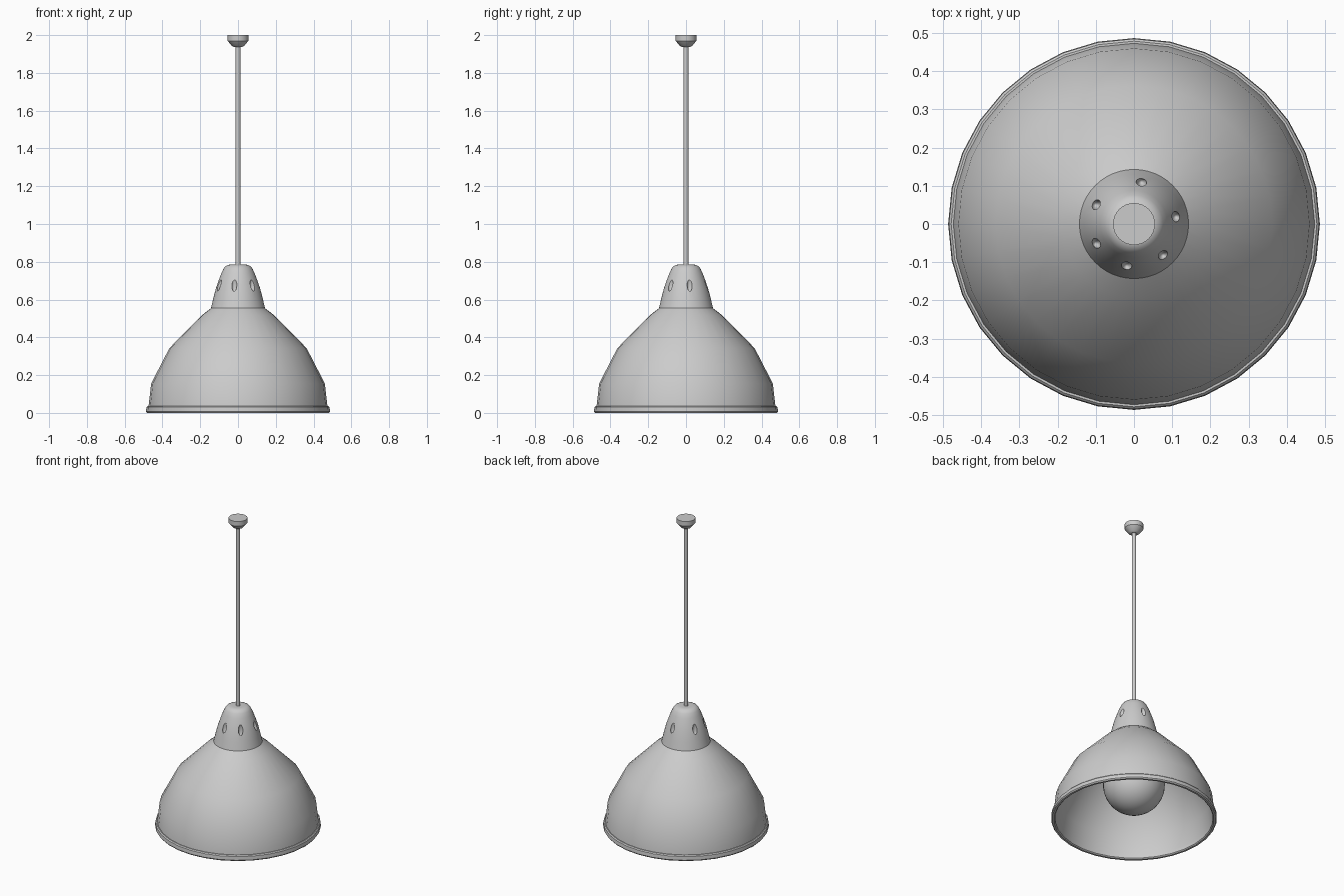
import bpy, bmesh, math
from mathutils import Matrix

if "Cube" in bpy.data.objects:
    bpy.data.objects.remove(bpy.data.objects["Cube"])


def finish(ob, angle=35):
    bpy.ops.object.select_all(action='DESELECT')
    ob.select_set(True)
    bpy.context.view_layer.objects.active = ob
    bpy.ops.object.shade_smooth_by_angle(angle=math.radians(angle))


def new_object(name, bm):
    bmesh.ops.recalc_face_normals(bm, faces=bm.faces)
    me = bpy.data.meshes.new(name)
    bm.to_mesh(me)
    bm.free()
    ob = bpy.data.objects.new(name, me)
    bpy.context.collection.objects.link(ob)
    return ob


def lathe(name, profile, sides=32, closed=False):
    """Revolve (radius, z) points around z; open profiles get end caps."""
    bm = bmesh.new()
    rings = [[bm.verts.new((r * math.cos(2 * math.pi * i / sides),
                            r * math.sin(2 * math.pi * i / sides), z))
              for i in range(sides)] for r, z in profile]
    pairs = list(zip(rings, rings[1:]))
    if closed:
        pairs.append((rings[-1], rings[0]))
    else:
        bm.faces.new(rings[0])
        bm.faces.new(rings[-1])
    for a, b in pairs:
        for i in range(sides):
            j = (i + 1) % sides
            bm.faces.new((a[i], a[j], b[j], b[i]))
    return new_object(name, bm)


# Thin bell-shaped shade with an open bottom
outer = [(0.474, 0.03), (0.46, 0.155), (0.363, 0.343), (0.19, 0.518), (0.12, 0.572)]
inner = [(r - 0.010, z - 0.006) for r, z in reversed(outer)]
finish(lathe("shade", outer + inner, closed=True))

# Rolled rim around the bottom of the shade
finish(lathe("shade_rim", [(0.464, 0.006), (0.470, 0.0), (0.482, 0.0), (0.487, 0.007),
                           (0.485, 0.030), (0.479, 0.036), (0.464, 0.036)], closed=True))

# Cap with vent recesses
cap = lathe("cap", [(0.143, 0.555), (0.131, 0.605), (0.117, 0.66), (0.103, 0.70),
                    (0.088, 0.74), (0.076, 0.765), (0.066, 0.777), (0.052, 0.784),
                    (0.035, 0.785)], sides=48)
bm = bmesh.new()
for deg in (10, 80, 153, 207, 260, 313):
    a = math.radians(deg)
    bmesh.ops.create_uvsphere(
        bm, u_segments=16, v_segments=10, radius=1,
        matrix=Matrix.Translation((0.112 * math.cos(a), 0.112 * math.sin(a), 0.677))
        @ Matrix.Diagonal((0.014, 0.014, 0.042, 1)))
cutter = new_object("vent_cutter", bm)
mod = cap.modifiers.new("vents", 'BOOLEAN')
mod.operation = 'DIFFERENCE'
mod.solver = 'EXACT'
mod.object = cutter
bpy.context.view_layer.objects.active = cap
bpy.ops.object.modifier_apply(modifier=mod.name)
bpy.data.objects.remove(cutter)
finish(cap)

# Hanging rod and ceiling mount
finish(lathe("rod", [(0.013, 0.77), (0.013, 1.95)], sides=16))
finish(lathe("ceiling_mount", [(0.022, 1.937), (0.032, 1.942), (0.055, 1.970),
                               (0.055, 2.0)]), 25)

# Globe bulb with a neck running up into the cap
R, ZC = 0.182, 0.235
globe = [(R * math.sin(t), ZC - R * math.cos(t))
         for t in (math.radians(1 + 149 * k / 16) for k in range(17))]
finish(lathe("bulb", globe + [(0.07, 0.43), (0.06, 0.47), (0.06, 0.56)]))
